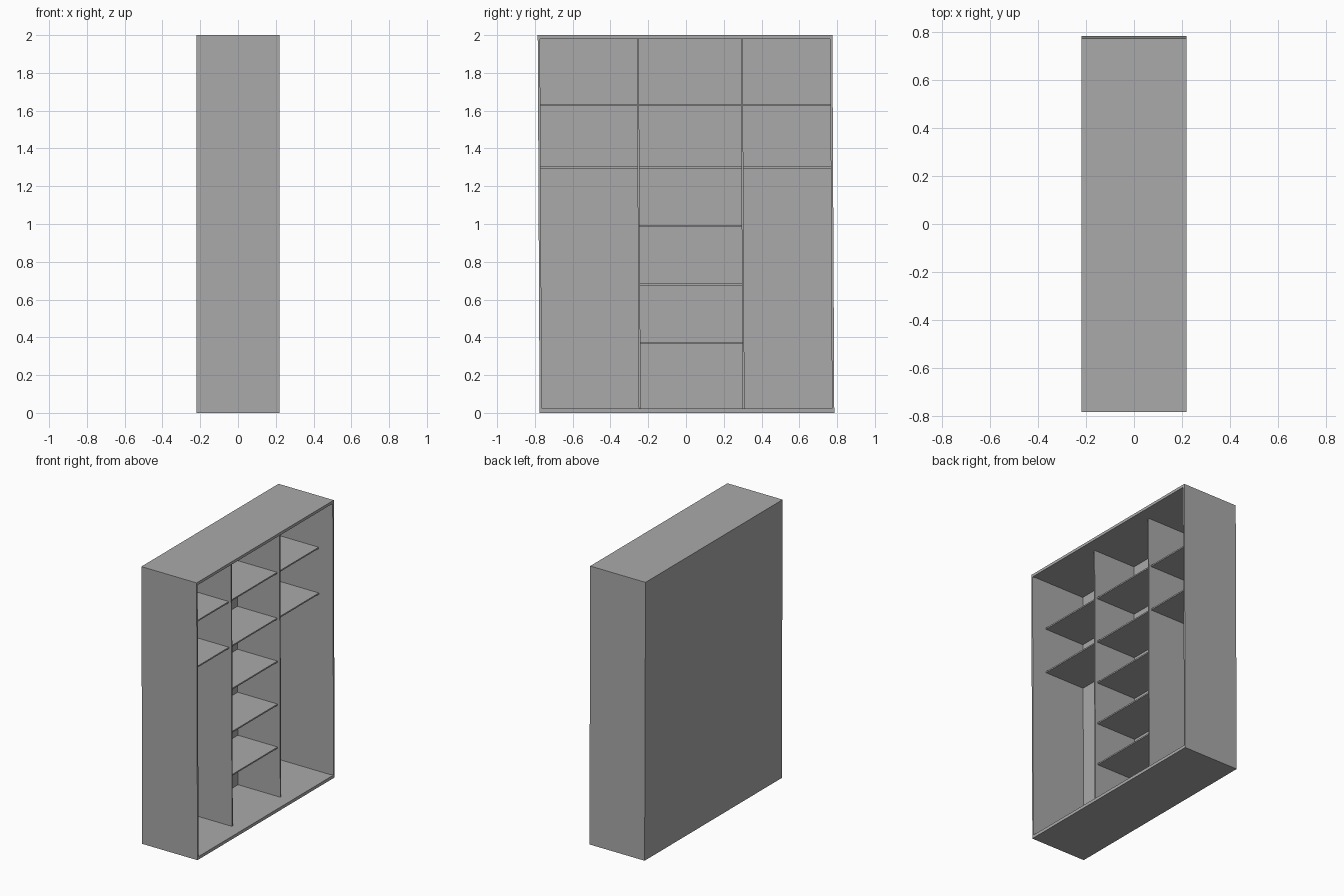
import bpy

if "Cube" in bpy.data.objects:
    bpy.data.objects.remove(bpy.data.objects["Cube"])

mat = bpy.data.materials.new("plain grey")
mat.diffuse_color = (0.4, 0.4, 0.4, 1)
mat.use_nodes = True
mat.node_tree.nodes["Principled BSDF"].inputs["Base Color"].default_value = mat.diffuse_color

LEAN = 0.005  # carcass leans slightly sideways from floor to top


def panel(name, x, y, z):
    """Box panel spanning the given (min, max) ranges, following the lean."""
    bpy.ops.mesh.primitive_cube_add(size=1)
    ob = bpy.context.object
    ob.name = name
    for v in ob.data.vertices:
        px, py, pz = (r[0] if c < 0 else r[1] for c, r in zip(v.co, (x, y, z)))
        v.co = (px, py + LEAN * (1 - pz), pz)
    ob.data.materials.append(mat)
    return ob


W, D, H = 0.78, 0.22, 2.0   # half width, half depth, height
T = 0.012                   # board thickness
BACK = -D + 0.01

# Outer carcass, open towards +x
panel("left_side", (-D, D), (-W, -W + T), (0, H))
panel("right_side", (-D, D), (W - T, W), (0, H))
panel("back_panel", (-D, BACK), (-W + T, W - T), (0, H))
panel("floor_panel", (BACK, 0.205), (-W + T, W - T), (0, 0.018))
panel("top_panel", (BACK, 0.205), (-W + T, W - T), (H - 0.016, H))

# Thin lips along the opening
panel("floor_lip", (0.205, D), (-W + T, W - T), (0, 0.022))
panel("top_lip", (0.205, D), (-W + T, W - T), (H - 0.02, H))

# Upright dividers, set back from the opening
dividers = (-0.25, 0.30)
for i, y in enumerate(dividers):
    panel(f"divider_{i + 1}", (BACK, 0.127), (y - 0.005, y + 0.005), (0.018, H - 0.016))

# Shelves: two through every bay, three more in the middle one
bays = {
    "left": ((-W + T, dividers[0] - 0.005), (1.30, 1.63)),
    "middle": ((dividers[0] + 0.005, dividers[1] - 0.005), (0.37, 0.68, 0.99, 1.30, 1.63)),
    "right": ((dividers[1] + 0.005, W - T), (1.30, 1.63)),
}
for bay, (span, heights) in bays.items():
    for i, z in enumerate(heights):
        panel(f"{bay}_shelf_{i + 1}", (BACK, 0.107), span, (z - 0.005, z + 0.005))
